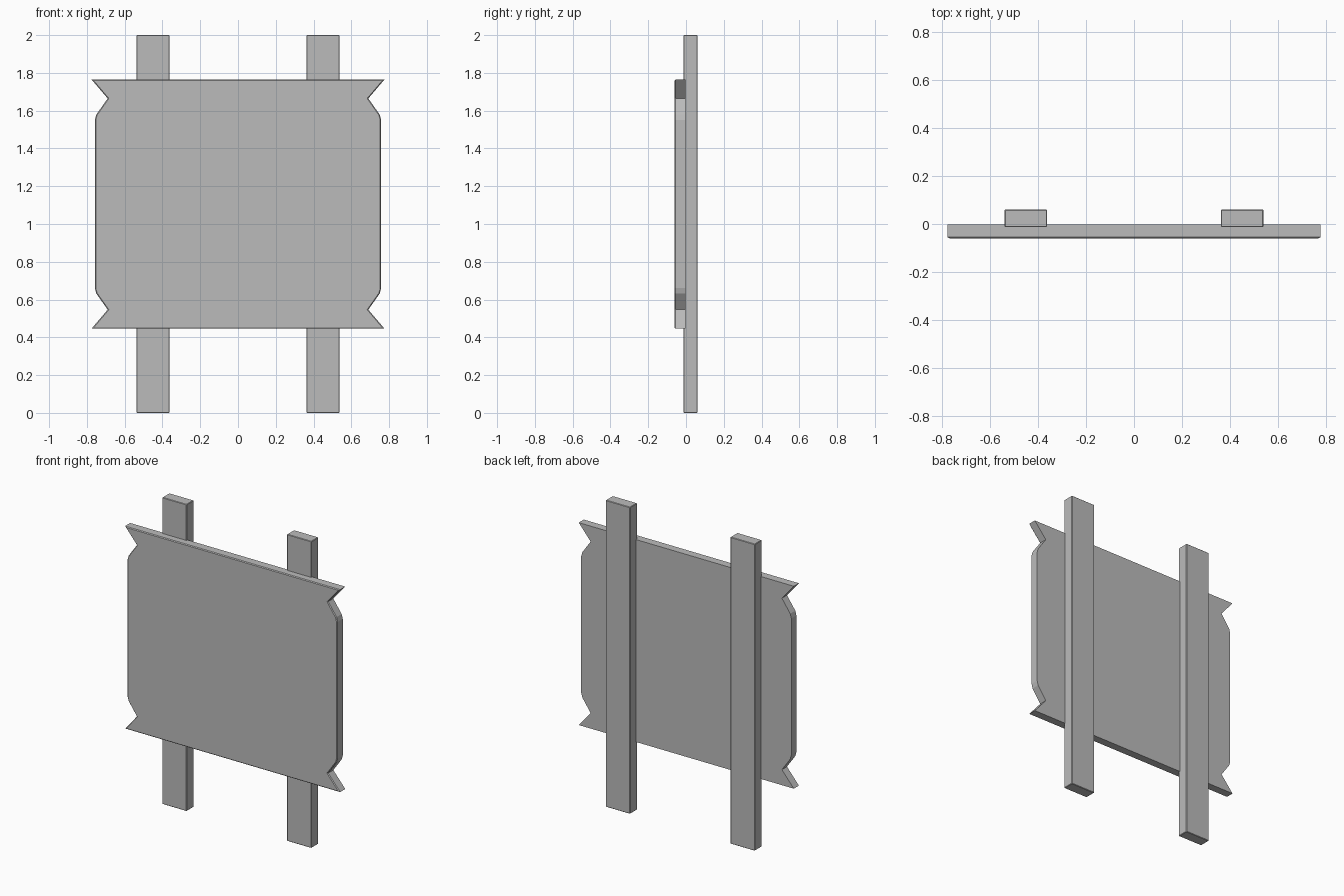
import bpy, bmesh

if "Cube" in bpy.data.objects:
    bpy.data.objects.remove(bpy.data.objects["Cube"])

grey = bpy.data.materials.new("plain grey")
grey.diffuse_color = (0.5, 0.5, 0.5, 1)
grey.use_nodes = True
grey.node_tree.nodes["Principled BSDF"].inputs["Base Color"].default_value = grey.diffuse_color


def extrude_outline(name, pts, axis, low, high, bevel, keep):
    """Extrude a 2D outline along y or z, then chamfer the edges chosen by keep."""
    place = (lambda a, b: (a, low, b)) if axis == 1 else (lambda a, b: (a, b, low))
    bm = bmesh.new()
    face = bm.faces.new([bm.verts.new(place(a, b)) for a, b in pts])
    ext = bmesh.ops.extrude_face_region(bm, geom=[face])
    for v in ext["geom"]:
        if isinstance(v, bmesh.types.BMVert):
            v.co[axis] = high
    bmesh.ops.recalc_face_normals(bm, faces=bm.faces)
    bmesh.ops.bevel(bm, geom=[e for e in bm.edges if keep(e)], offset=bevel,
                    segments=1, profile=0.5, affect='EDGES')
    bmesh.ops.recalc_face_normals(bm, faces=bm.faces)
    mesh = bpy.data.meshes.new(name)
    bm.to_mesh(mesh)
    bm.free()
    mesh.materials.append(grey)
    obj = bpy.data.objects.new(name, mesh)
    bpy.context.collection.objects.link(obj)
    return obj


# Sign board with notched corners, chamfered along its front rim
FRONT, BACK = -0.06, -0.003
mid = (1.766 + 0.445) / 2
corner = [(0.758, 0.445), (0.75, 0.474), (0.69, 0.559), (0.776, 0.66)]
upper = [(x, mid + z) for x, z in corner]
lower = [(x, mid - z) for x, z in reversed(corner)]
right = lower + upper
outline = right + [(-x, z) for x, z in reversed(right)]
extrude_outline("sign_board", outline, 1, FRONT, BACK, 0.005,
                lambda e: all(abs(v.co.y - FRONT) < 1e-5 for v in e.verts))

# Two posts behind the board
for side, label in ((-1, "left"), (1, "right")):
    x0, x1 = sorted((side * 0.362, side * 0.538))
    rect = [(x0, -0.013), (x1, -0.013), (x1, 0.06), (x0, 0.06)]
    extrude_outline(label + "_post", rect, 2, 0, 2, 0.003, lambda e: True)
